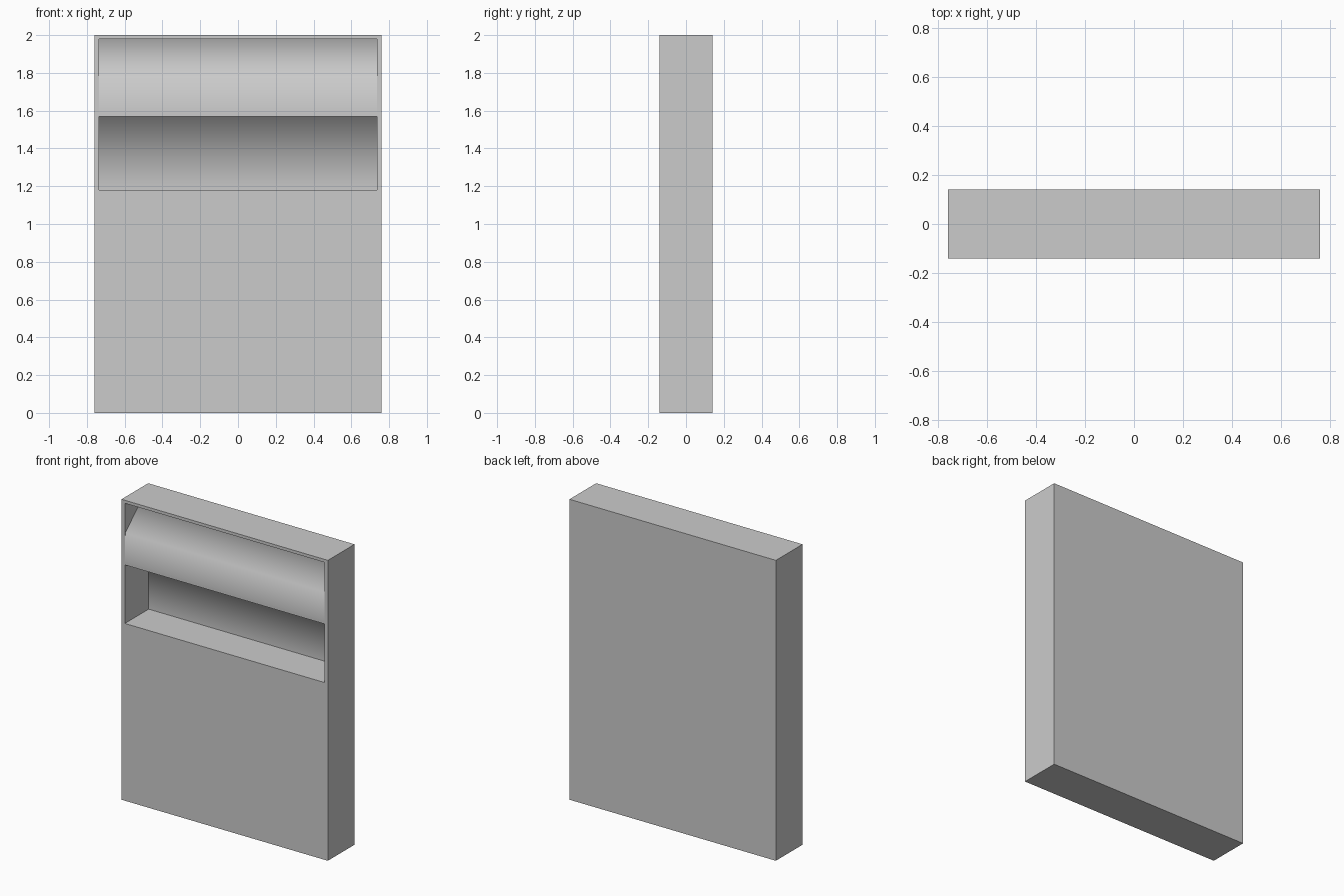
import bpy, bmesh

if "Cube" in bpy.data.objects:
    bpy.data.objects.remove(bpy.data.objects["Cube"])

HW, YF, YB = 0.76, -0.14, 0.14      # half width, front, back
IW, YR = 0.735, 0.11                # half width and back plane of the recesses
XS = [-HW, -IW, IW, HW]
ZS = [0, 1.18, 1.57, 1.59, 1.98, 2.0]


def finish(bm, name):
    bmesh.ops.remove_doubles(bm, verts=bm.verts, dist=1e-5)
    me = bpy.data.meshes.new(name)
    bm.to_mesh(me)
    bm.free()
    ob = bpy.data.objects.new(name, me)
    bpy.context.collection.objects.link(ob)


def face(bm, pts):
    return bm.faces.new([bm.verts.new(p) for p in pts])


# Cabinet shell: box whose front is a grid with two open cells
bm = bmesh.new()
for i in range(3):
    for j in range(5):
        if i == 1 and j in (1, 3):
            continue
        x0, x1, z0, z1 = XS[i], XS[i + 1], ZS[j], ZS[j + 1]
        face(bm, [(x0, YF, z0), (x1, YF, z0), (x1, YF, z1), (x0, YF, z1)])
face(bm, [(HW, YB, 0), (-HW, YB, 0), (-HW, YB, 2), (HW, YB, 2)])
face(bm, [(HW, YF, 0), (HW, YB, 0), (HW, YB, 2), (HW, YF, 2)])
face(bm, [(-HW, YB, 0), (-HW, YF, 0), (-HW, YF, 2), (-HW, YB, 2)])
face(bm, [(-HW, YF, 2), (HW, YF, 2), (HW, YB, 2), (-HW, YB, 2)])
face(bm, [(-HW, YB, 0), (HW, YB, 0), (HW, YF, 0), (-HW, YF, 0)])
finish(bm, "cabinet_shell")


def recess(name, profile, sharp):
    """Lining swept across the width; profile runs top front to bottom front."""
    bm = bmesh.new()
    L = [bm.verts.new((-IW, y, z)) for y, z in profile]
    R = [bm.verts.new((IW, y, z)) for y, z in profile]
    for k in range(len(profile) - 1):
        f = bm.faces.new((L[k], L[k + 1], R[k + 1], R[k]))
        f.smooth = True
    bm.faces.new(L[::-1])
    bm.faces.new(R)
    for a, b in list(zip(L, L[1:])) + list(zip(R, R[1:])):
        bm.edges.get((a, b)).smooth = False
    for k in sharp:
        bm.edges.get((L[k], R[k])).smooth = False
    bmesh.ops.recalc_face_normals(bm, faces=bm.faces)
    bmesh.ops.reverse_faces(bm, faces=bm.faces)
    finish(bm, name)


# Upper bay: closed by a slanted flap over a short upright front
recess("upper_flap_bay",
       [(YF, 1.98), (0.08, 1.98), (YF + 0.004, 1.78), (YF, 1.59)], [])
# Lower bay: open shelf with a flat floor
recess("lower_open_bay",
       [(YF, 1.57), (YR, 1.57), (YR, 1.18), (YF, 1.18)], [2])
